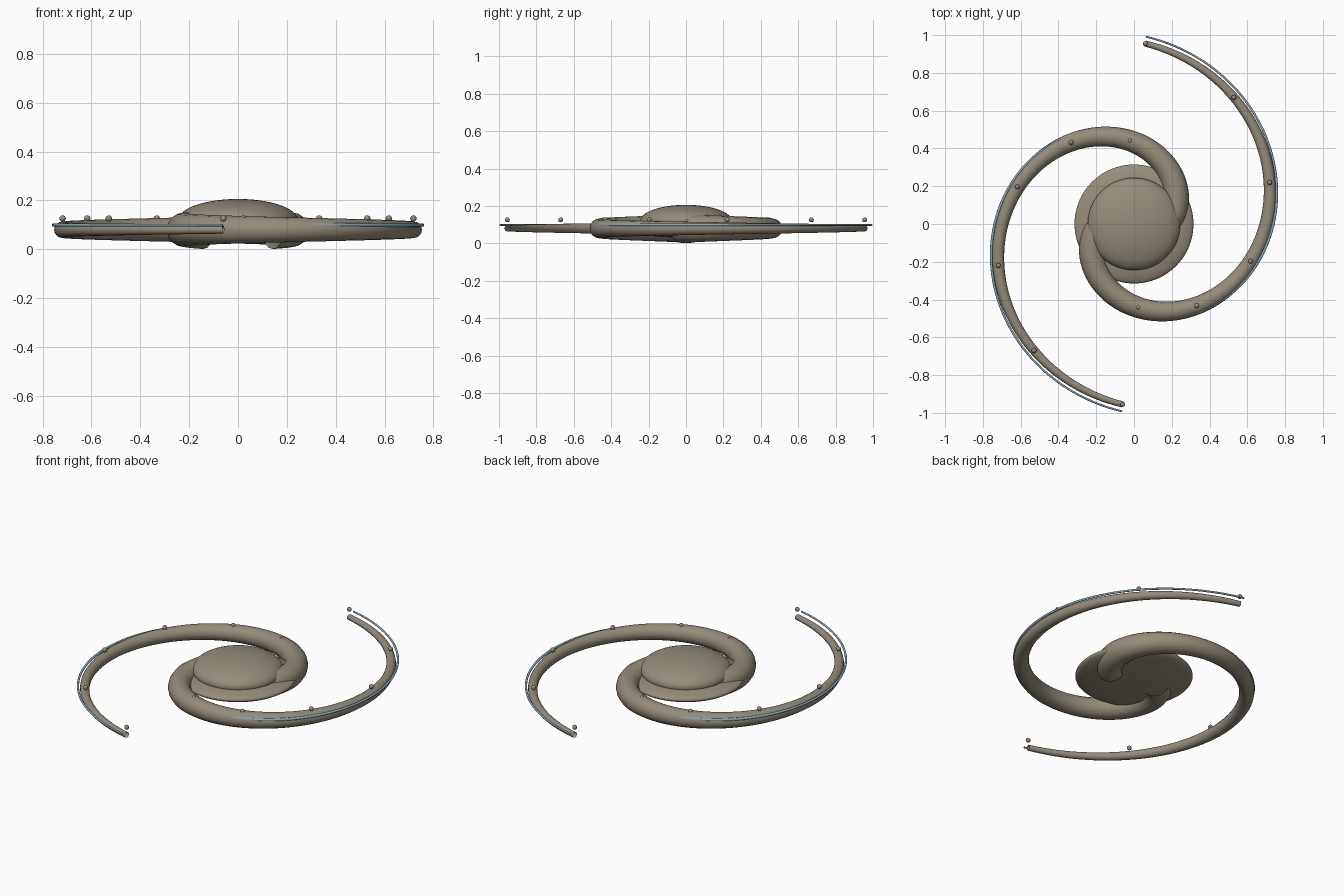
import bpy
from math import radians, cos, sin

if "Cube" in bpy.data.objects:
    bpy.data.objects.remove(bpy.data.objects["Cube"], do_unlink=True)


def material(name, rgb):
    mat = bpy.data.materials.new(name)
    mat.use_nodes = True
    mat.diffuse_color = (*rgb, 1)
    mat.node_tree.nodes["Principled BSDF"].inputs["Base Color"].default_value = (*rgb, 1)
    return mat


stone = material("warm grey stone", (0.30, 0.26, 0.195))
blue = material("pale blue", (0.24, 0.40, 0.50))

START, END = radians(172), radians(446.4)
R_END, PITCH = 0.957, 0.170      # outer radius, growth per radian
Z_MID = 0.08


def spiral(angle, turn, z, offset=0.0):
    r = R_END - PITCH * (END - angle) + offset
    return (r * cos(angle + turn), r * sin(angle + turn), z)


def finish(obj, name, mat):
    obj.name = name
    obj.data.name = name
    obj.data.materials.append(mat)
    for poly in obj.data.polygons:
        poly.use_smooth = True


def ellipsoid(name, mat, centre, size, segments=64, rings=32):
    bpy.ops.mesh.primitive_uv_sphere_add(segments=segments, ring_count=rings,
                                         radius=1, location=centre)
    obj = bpy.context.object
    obj.scale = size
    bpy.ops.object.transform_apply(location=False, rotation=False, scale=True)
    finish(obj, name, mat)


def tapered_strand(name, mat, turn, z, offset, thick, thin, steps=120):
    """Open tube swept along the spiral, narrowing towards the tip."""
    curve = bpy.data.curves.new(name, "CURVE")
    curve.dimensions = "3D"
    curve.twist_mode = "Z_UP"
    curve.bevel_depth = 1.0
    curve.bevel_resolution = 6
    spline = curve.splines.new("POLY")
    spline.points.add(steps)
    for i, point in enumerate(spline.points):
        t = i / steps
        point.co = (*spiral(START + t * (END - START), turn, z, offset), 1)
        point.radius = thick + t * (thin - thick)
    obj = bpy.data.objects.new(name, curve)
    bpy.context.collection.objects.link(obj)
    bpy.ops.object.select_all(action="DESELECT")
    obj.select_set(True)
    bpy.context.view_layer.objects.active = obj
    bpy.ops.object.convert(target="MESH")
    finish(bpy.context.object, name, mat)


# Core: a domed bulge on a wider thin disc
ellipsoid("core_bulge", stone, (0, 0, 0.12), (0.245, 0.245, 0.086))
ellipsoid("core_disc", stone, (0, 0, Z_MID), (0.315, 0.315, 0.05))

# Two opposite arms, each with a blue edge strand and a row of beads
for side, turn in (("back", 0.0), ("front", radians(180))):
    tapered_strand(side + "_arm", stone, turn, Z_MID, 0, 0.079, 0.016)
    tapered_strand(side + "_edge_strand", blue, turn, 0.099, 0.037, 0.011, 0.005)
    for k in range(8):
        angle = END - radians(34.7) * k
        ellipsoid(f"{side}_bead_{k + 1}", stone, spiral(angle, turn, 0.126),
                  (0.013,) * 3, 16, 10)
